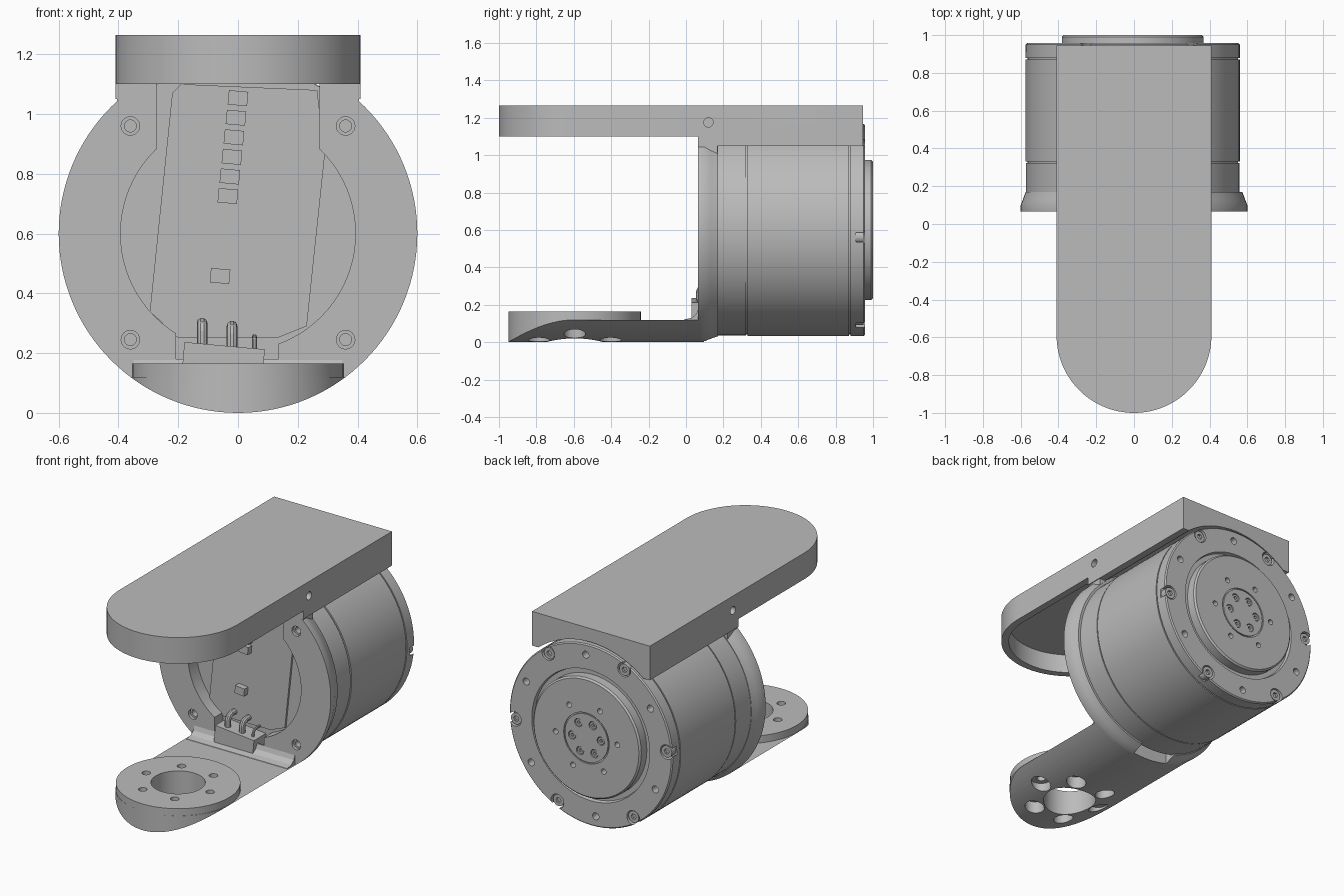
import bpy, bmesh
from math import sin, cos, pi, radians

cube = bpy.data.objects.get("Cube")
if cube:
    bpy.data.objects.remove(cube, do_unlink=True)

metal = bpy.data.materials.new("plain grey")
metal.use_nodes = True
GREY = (0.5, 0.5, 0.5, 1)
metal.diffuse_color = GREY
metal.node_tree.nodes["Principled BSDF"].inputs["Base Color"].default_value = GREY
AXIS_Z = 0.6     # height of the motor axis
PAD_Y = -0.595   # centre of the mounting pad


def activate(obj):
    bpy.ops.object.select_all(action='DESELECT')
    obj.select_set(True)
    bpy.context.view_layer.objects.active = obj


def finish(name, bm):
    bmesh.ops.recalc_face_normals(bm, faces=bm.faces)
    mesh = bpy.data.meshes.new(name)
    bm.to_mesh(mesh)
    bm.free()
    mesh.materials.append(metal)
    obj = bpy.data.objects.new(name, mesh)
    bpy.context.collection.objects.link(obj)
    return obj


def arc(u, v, r, start=0.0, end=2 * pi, n=64):
    """Points on an arc; a full turn leaves out the repeated end point."""
    full = abs(end - start - 2 * pi) < 1e-6
    count = n if full else n + 1
    return [(u + r * cos(start + (end - start) * i / n),
             v + r * sin(start + (end - start) * i / n)) for i in range(count)]


def ring_of(u, v, radius, r, offset=0.0, count=6, n=20):
    return [arc(u + radius * cos(offset + i * 2 * pi / count),
                v + radius * sin(offset + i * 2 * pi / count), r, n=n)
            for i in range(count)]


def box(u0, u1, v0, v1):
    return [(u0, v0), (u1, v0), (u1, v1), (u0, v1)]


def tilted(u, v, w, h, angle=-0.09):
    c, s = cos(angle), sin(angle)
    return [(u + c * a - s * b, v + s * a + c * b)
            for a, b in box(-w / 2, w / 2, -h / 2, h / 2)]


def prism(name, outlines, axis, a, b):
    """Extrude outlines along an axis from a to b."""
    place = {'x': lambda u, v, t: (t, u, v),
             'y': lambda u, v, t: (u, t, v),
             'z': lambda u, v, t: (u, v, t)}[axis]
    bm = bmesh.new()
    for pts in outlines:
        low = [bm.verts.new(place(u, v, a)) for u, v in pts]
        high = [bm.verts.new(place(u, v, b)) for u, v in pts]
        bm.faces.new(low)
        bm.faces.new(high)
        for i in range(len(pts)):
            j = (i + 1) % len(pts)
            bm.faces.new((low[i], low[j], high[j], high[i]))
    return finish(name, bm)


def lathe(name, profile, cx=0.0, n=96):
    """Turn (y, radius) pairs around the motor axis."""
    bm = bmesh.new()
    rings = [[bm.verts.new((x, y, z)) for x, z in arc(cx, AXIS_Z, r, n=n)]
             for y, r in profile]
    for p, q in zip(rings, rings[1:]):
        for i in range(n):
            j = (i + 1) % n
            bm.faces.new((p[i], p[j], q[j], q[i]))
    bm.faces.new(rings[0])
    bm.faces.new(rings[-1])
    return finish(name, bm)


def boolean(obj, op, *tools):
    for tool in tools:
        activate(obj)
        mod = obj.modifiers.new("boolean", 'BOOLEAN')
        mod.operation, mod.solver, mod.object = op, 'EXACT', tool
        bpy.ops.object.modifier_apply(modifier=mod.name)
        bpy.data.objects.remove(tool, do_unlink=True)


def stadium(half, y_front, y_back):
    return arc(0, y_front + half, half, pi, 2 * pi) + [(half, y_back), (-half, y_back)]


# Lower arm with round pad; its underside follows the flange cylinder
arm = prism("lower_arm", [stadium(0.36, -0.95, 0.08)], 'z', -0.05, 0.12)
boolean(arm, 'UNION',
        prism("pad", [arc(0, PAD_Y, 0.355, n=80)], 'z', -0.06, 0.165),
        prism("fillet", [[(0.075, 0.1), (-0.02, 0.11), (-0.01, 0.122), (0.03, 0.13),
                          (0.055, 0.15), (0.066, 0.18), (0.075, 0.18)]], 'x', -0.35, 0.35))
boolean(arm, 'INTERSECT', lathe("envelope", [(-1.1, 0.6), (0.3, 0.6)], n=128))
boolean(arm, 'DIFFERENCE',
        prism("bore", [arc(0, PAD_Y, 0.155)], 'z', -0.1, 0.3),
        prism("holes", ring_of(0, PAD_Y, 0.222, 0.025), 'z', -0.1, 0.3),
        prism("counterbores", ring_of(0, PAD_Y, 0.222, 0.058), 'z', -0.1, 0.08))

# Front flange with posts, window, cable port and screw holes
corners = [(x, z) for x in (-0.36, 0.36) for z in (0.245, 0.96)]
flange = lathe("front_flange", [(0.065, 0.6), (0.1, 0.6), (0.13, 0.588), (0.17, 0.574)], n=128)
boolean(flange, 'UNION', prism("posts", [box(-0.405, 0.405, 0.85, 1.12)], 'y', 0.066, 0.168))
boolean(flange, 'DIFFERENCE',
        prism("window", [arc(0, AXIS_Z, 0.393, n=80)], 'y', 0, 0.3),
        prism("upper_slot", [box(-0.272, 0.272, 0.6, 1.15)], 'y', -0.01, 0.31),
        prism("lower_slot", [box(-0.208, 0.135, 0.15, 0.5)], 'y', -0.02, 0.32),
        prism("port", [box(-0.17, 0.08, -0.1, 0.3)], 'y', 0.095, 0.33),
        prism("recesses", [arc(x, z, 0.031, n=24) for x, z in corners], 'y', 0, 0.085),
        prism("screw_holes", [arc(x, z, 0.02, n=24) for x, z in corners], 'y', 0.01, 0.13))

# Motor body with grooves and stepped output disc
CX = -0.007
body = lathe("motor_body", [
    (0.15, 0.565), (0.322, 0.565), (0.322, 0.558), (0.33, 0.558), (0.33, 0.567),
    (0.872, 0.567), (0.872, 0.558), (0.88, 0.558), (0.88, 0.567), (0.95, 0.567),
    (0.957, 0.56), (0.957, 0.41), (0.935, 0.405), (0.935, 0.375), (0.99, 0.375),
    (1.0, 0.365), (1.0, 0.158), (0.992, 0.158), (0.992, 0.15), (1.0, 0.15)], CX)
BOLT = radians(-4)
boolean(body, 'DIFFERENCE',
        prism("bolt_pockets", ring_of(CX, AXIS_Z, 0.53, 0.045, BOLT), 'y', 0.91, 1.1),
        prism("rim_holes", ring_of(CX, AXIS_Z, 0.5, 0.022, BOLT + pi / 6), 'y', 0.9, 1.1),
        prism("disc_holes", ring_of(CX, AXIS_Z, 0.215, 0.017, BOLT), 'y', 0.96, 1.1),
        prism("hub_pockets", ring_of(CX, AXIS_Z, 0.1, 0.026, BOLT), 'y', 0.98, 1.1))


def bolts(name, radius, r, y0, y1):
    heads = prism(name, ring_of(CX, AXIS_Z, radius, r, BOLT), 'y', y0, y1)
    boolean(heads, 'DIFFERENCE',
            prism("sockets", ring_of(CX, AXIS_Z, radius, r * 0.5, BOLT, n=6),
                  'y', y1 - 0.015, y1 + 0.1))


bolts("rim_bolts", 0.525, 0.036, 0.9, 0.95)
bolts("hub_bolts", 0.1, 0.022, 0.97, 0.996)

# Top cover: rounded plate with side skirts and a hollow front
cover = prism("top_cover", [stadium(0.41, -1.0, 0.945)], 'z', 1.1, 1.265)
boolean(cover, 'UNION', prism("skirt", [box(-0.41, 0.41, 0.065, 0.945)], 'z', 1.05, 1.15))
boolean(cover, 'DIFFERENCE',
        lathe("motor_space", [(0.05, 0.58), (1.1, 0.58)]),
        prism("pocket", [stadium(0.365, -0.955, 0.0)], 'z', 1.0, 1.22),
        prism("left_hole", [arc(0.12, 1.175, 0.025, n=24)], 'x', 0.3, 0.5),
        prism("right_hole", [arc(0.12, 1.175, 0.025, n=24)], 'x', -0.5, -0.3))

# Circuit board with chips
prism("circuit_board", [[(-0.295, 0.34), (-0.2, 0.25), (0.13, 0.25), (0.23, 0.29),
                         (0.29, 0.86), (0.265, 1.08), (-0.19, 1.1), (-0.22, 1.07)]],
      'y', 0.137, 0.155)
chips = [tilted(-0.0068 * i, 1.053 - 0.0655 * i, 0.065, 0.048) for i in range(6)]
prism("chips", chips + [tilted(-0.06, 0.458, 0.065, 0.048)], 'y', 0.1, 0.14)

# Cable connector and its bent pins
prism("connector", [tilted(-0.05, 0.165, 0.27, 0.12)], 'y', 0.03, 0.15)
for i, (x, top, r) in enumerate([(-0.12, 0.3, 0.018), (-0.02, 0.29, 0.018), (0.055, 0.255, 0.008)]):
    curve = bpy.data.curves.new("pin", 'CURVE')
    curve.dimensions = '3D'
    curve.bevel_depth, curve.bevel_resolution, curve.use_fill_caps = r, 3, True
    spline = curve.splines.new('POLY')
    path = [(0.07, 0.18), (0.07, top - 0.03), (0.08, top - 0.008), (0.1, top), (0.14, top)]
    spline.points.add(len(path) - 1)
    for point, (y, z) in zip(spline.points, path):
        point.co = (x, y, z, 1)
    curve.materials.append(metal)
    pin = bpy.data.objects.new("connector_pin_%d" % (i + 1), curve)
    bpy.context.collection.objects.link(pin)
    activate(pin)
    bpy.ops.object.convert(target='MESH')

# Smooth shading with sharp edges kept
for obj in list(bpy.context.collection.objects):
    if obj.type == 'MESH' and metal.name in obj.data.materials:
        activate(obj)
        bpy.ops.object.shade_smooth_by_angle(angle=radians(25))
